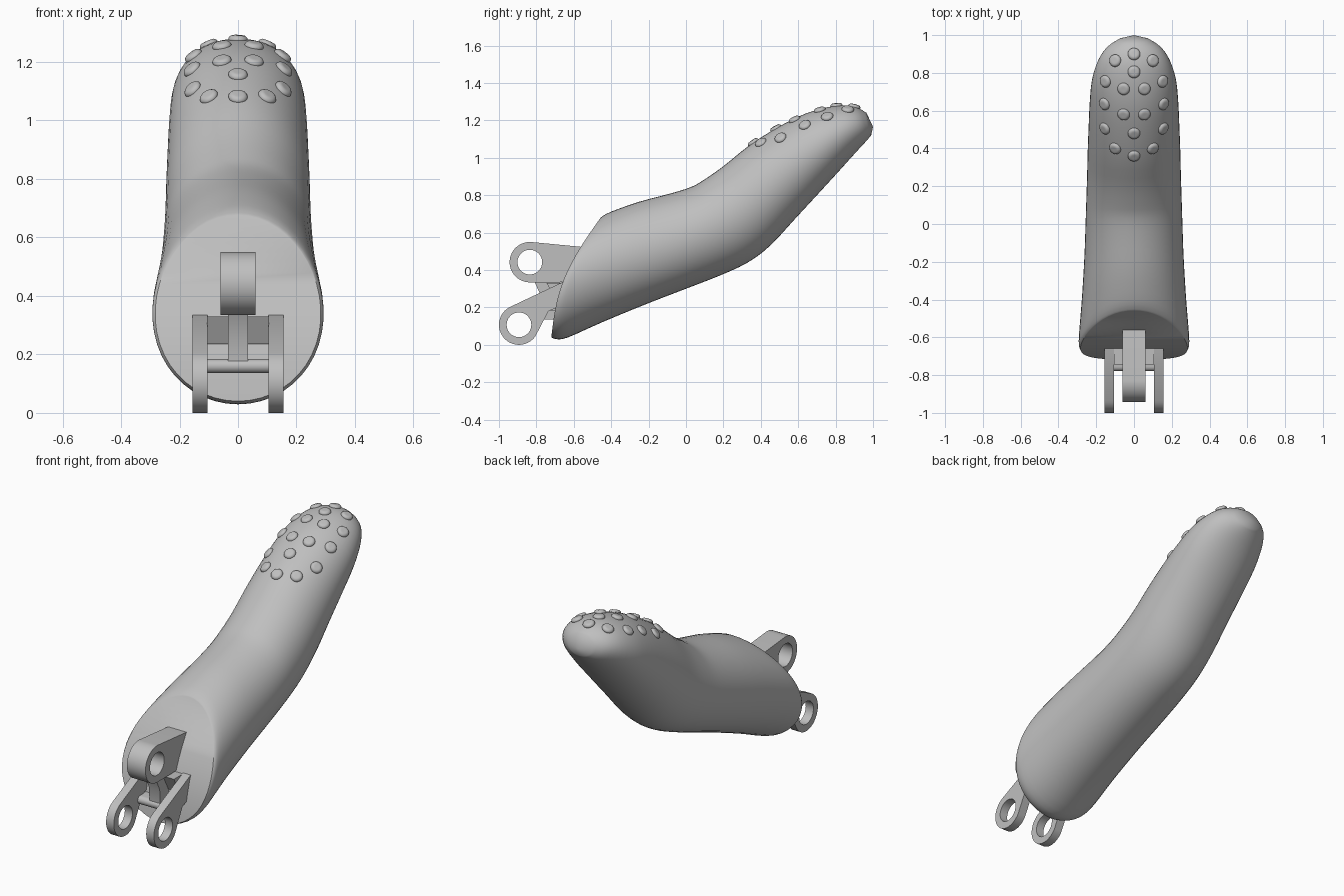
import bpy, bmesh
from math import sin, cos, pi, radians
from mathutils import Vector
from mathutils.bvhtree import BVHTree

cube = bpy.data.objects.get("Cube")
if cube:
    bpy.data.objects.remove(cube, do_unlink=True)

grey = bpy.data.materials.new("light grey")
grey.use_nodes = True
grey.diffuse_color = (0.52, 0.52, 0.52, 1)
grey.node_tree.nodes["Principled BSDF"].inputs["Base Color"].default_value = grey.diffuse_color


def finish(obj, angle):
    """Assign the material and smooth the shading, keeping sharp edges."""
    obj.data.materials.clear()
    obj.data.materials.append(grey)
    bpy.ops.object.select_all(action='DESELECT')
    obj.select_set(True)
    bpy.context.view_layer.objects.active = obj
    bpy.ops.object.shade_smooth_by_angle(angle=radians(angle))


def add_mesh(name, bm, angle=40):
    mesh = bpy.data.meshes.new(name)
    bm.to_mesh(mesh)
    obj = bpy.data.objects.new(name, mesh)
    bpy.context.collection.objects.link(obj)
    finish(obj, angle)
    return obj


def arc(cy, cz, r, start, end, steps=28):
    angles = [radians(start + (end - start) * i / steps) for i in range(steps + 1)]
    return [(cy + r * cos(a), cz + r * sin(a)) for a in angles]


def plate(name, loops, x, half):
    """Side outline (with optional hole loops) extruded across the width."""
    curve = bpy.data.curves.new(name, 'CURVE')
    curve.dimensions = '2D'
    curve.fill_mode = 'BOTH'
    curve.extrude = half
    for loop in loops:
        spline = curve.splines.new('POLY')
        spline.points.add(len(loop) - 1)
        for p, (y, z) in zip(spline.points, loop):
            p.co = (y, z, 0, 1)
        spline.use_cyclic_u = True
    obj = bpy.data.objects.new(name, curve)
    bpy.context.collection.objects.link(obj)
    obj.rotation_euler = (pi / 2, 0, pi / 2)
    obj.location.x = x
    bpy.ops.object.select_all(action='DESELECT')
    obj.select_set(True)
    bpy.context.view_layer.objects.active = obj
    bpy.ops.object.convert(target='MESH')
    finish(bpy.context.view_layer.objects.active, 30)


# Finger body sections: top y, top z, bottom y, bottom z, half width
SECTIONS = [
    (-.46, .675, -.72, .04, .283),
    (-.45, .685, -.69, .03, .292),
    (-.40, .712, -.63, .04, .29),
    (-.25, .765, -.45, .12, .275),
    (-.08, .81, -.22, .215, .262),
    (.03, .845, 0, .30, .256),
    (.10, .885, .18, .37, .252),
    (.20, .955, .33, .44, .248),
    (.33, 1.06, .45, .53, .245),
    (.46, 1.145, .58, .67, .24),
    (.60, 1.22, .70, .80, .234),
    (.72, 1.262, .81, .92, .222),
    (.83, 1.28, .90, 1.02, .19),
    (.91, 1.27, .96, 1.085, .142),
    (.965, 1.24, .99, 1.12, .08),
]
SIDES, STEPS = 48, 3


def catmull(a, b, c, d, t):
    return [0.5 * (2 * q + (r - p) * t + (2 * p - 5 * q + 4 * r - s) * t * t
            + (3 * q - p - 3 * r + s) * t ** 3) for p, q, r, s in zip(a, b, c, d)]


last = len(SECTIONS) - 1
rows = []
for i in range(last):
    near = [SECTIONS[min(max(k, 0), last)] for k in range(i - 1, i + 3)]
    rows += [catmull(*near, s / STEPS) for s in range(STEPS)]
rows.append(SECTIONS[-1])

bm = bmesh.new()
rings = []
for ty, tz, by, bz, width in rows:
    bow = 0.06 * min(1, max(0, -ty / 0.45))   # front face bulges forward
    ring = []
    for k in range(SIDES):
        a = 2 * pi * k / SIDES
        t = (1 - cos(a)) / 2
        ring.append(bm.verts.new((width * sin(a) * (1 - bow * cos(a)),
                                  ty + (by - ty) * t - bow * sin(pi * t),
                                  tz + (bz - tz) * t)))
    rings.append(ring)
for lower, upper in zip(rings, rings[1:]):
    for k in range(SIDES):
        n = (k + 1) % SIDES
        bm.faces.new((lower[k], lower[n], upper[n], upper[k]))

# Rounded tip
tip = bm.verts.new((0, 1, 1.165))
for k in range(SIDES):
    bm.faces.new((rings[-1][k], rings[-1][(k + 1) % SIDES], tip))

# Curved front face made of horizontal strips
face = rings[0]
for k in range(SIDES // 2):
    strip = [face[k], face[k + 1], face[-k - 1], face[-k]]
    bm.faces.new(list(dict.fromkeys(strip)))
bmesh.ops.recalc_face_normals(bm, faces=bm.faces)
tree = BVHTree.FromBMesh(bm)
add_mesh("finger_body", bm)
bm.free()

# Grip bumps on the fingertip pad, laid on the surface
CENTRE = [.90, .805, .48, .36]
PAIRS = [(.10, .865), (.152, .755), (.055, .715), (.157, .635),
         (.055, .58), (.155, .505), (.10, .40)]
spots = [(0, y) for y in CENTRE] + [(s * x, y) for x, y in PAIRS for s in (-1, 1)]
bumps = bmesh.new()
for x, y in spots:
    hit, normal, _, _ = tree.ray_cast(Vector((x, y, 3)), Vector((0, 0, -1)))
    turn = normal.to_track_quat('Z', 'Y')
    made = bmesh.ops.create_uvsphere(bumps, u_segments=24, v_segments=12, radius=1)
    for v in made["verts"]:
        p = v.co
        flat = Vector((p.x * .033, p.y * .033, max(-1, min(1, p.z * 1.3)) * .014))
        v.co = hit + turn @ flat
add_mesh("grip_bumps", bumps, 60)
bumps.free()

# Single upper lug
plate("upper_lug", [arc(-.835, .442, .108, 87, 270) + [(-.55, .335), (-.55, .523)],
                    arc(-.835, .442, .066, 0, 350, 35)], 0, .06)

# Pair of lower lugs
for side, x in (("left", .13), ("right", -.13)):
    plate(side + "_lower_lug",
          [arc(-.893, .107, .107, 113, 325) + [(-.735, .18), (-.64, .22), (-.62, .335), (-.66, .335)],
           arc(-.893, .107, .066, 0, 350, 35)], x, .025)

# Web, cross bar and overhanging pads joining the lugs
plate("centre_web", [[(-.81, .337), (-.775, .26), (-.77, .17), (-.6, .17), (-.6, .337)]], 0, .035)
plate("cross_bar", [arc(-.755, .16, .024, 90, 270, 10) + [(-.66, .136), (-.66, .184)]], 0, .108)
plate("joint_pads", [[(-.745, .33), (-.695, .235), (-.6, .235), (-.6, .33)]], 0, .106)
